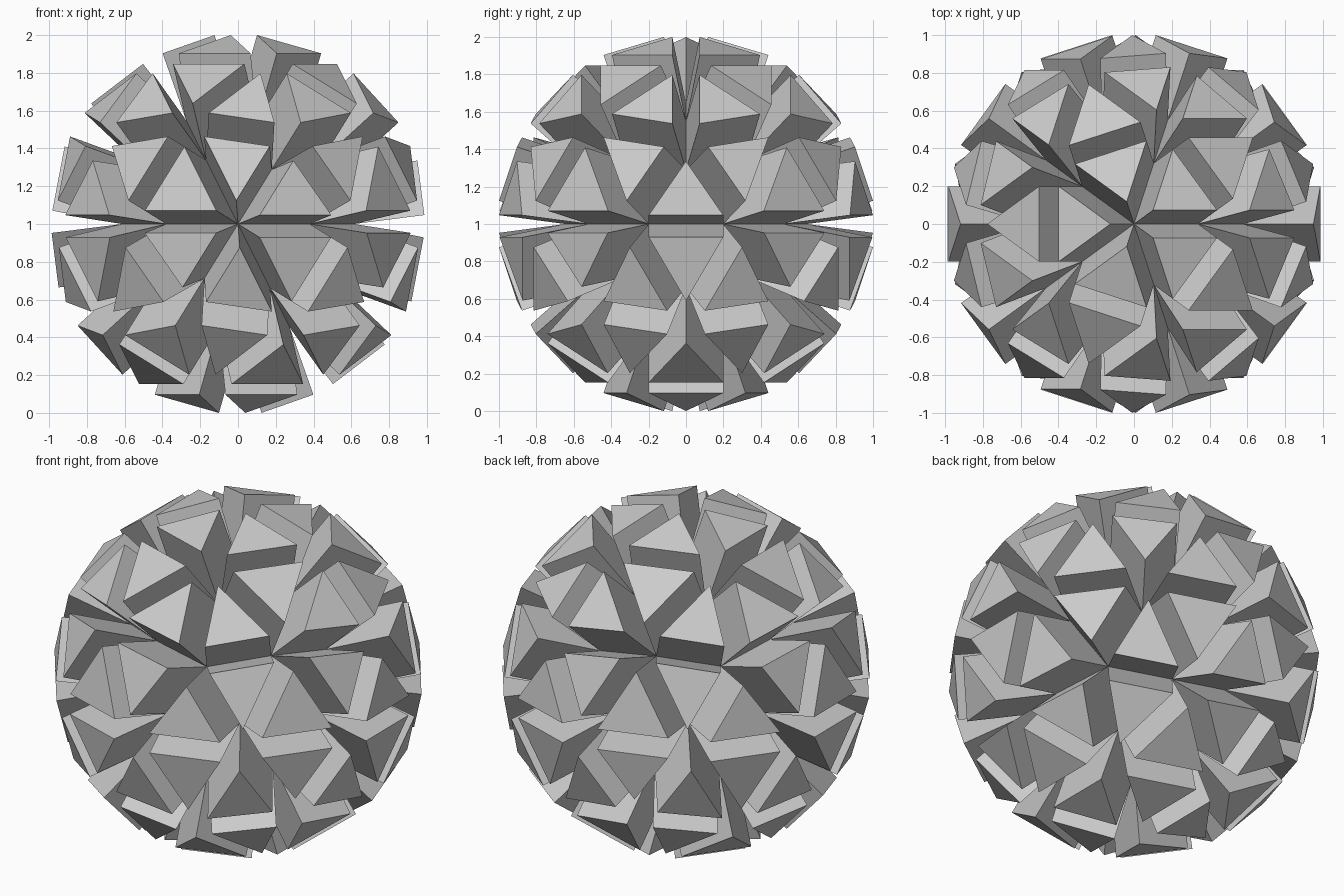
import bpy, bmesh

if "Cube" in bpy.data.objects:
    bpy.data.objects.remove(bpy.data.objects["Cube"])

CORE_RADIUS = 0.645
BLOCK_HEIGHT = (1 - CORE_RADIUS) / 0.9437   # puts the outermost corners at radius 1

# Core: 80-face icosphere
bm = bmesh.new()
bmesh.ops.create_icosphere(bm, subdivisions=2, radius=CORE_RADIUS)
bm.normal_update()

# Blocks: push every triangle outward along its own normal, leaving V grooves
normals = [f.normal.copy() for f in bm.faces]
caps = bmesh.ops.extrude_discrete_faces(bm, faces=bm.faces[:])["faces"]
for face in caps:
    face.normal_update()
    offset = face.normal * BLOCK_HEIGHT
    if offset.dot(face.calc_center_median()) < 0:
        offset.negate()
    for v in face.verts:
        v.co += offset
bmesh.ops.translate(bm, verts=bm.verts[:], vec=(0, 0, 1))
bm.normal_update()

mesh = bpy.data.meshes.new("faceted_ball")
bm.to_mesh(mesh)
bm.free()
ball = bpy.data.objects.new("faceted_ball", mesh)
bpy.context.collection.objects.link(ball)
